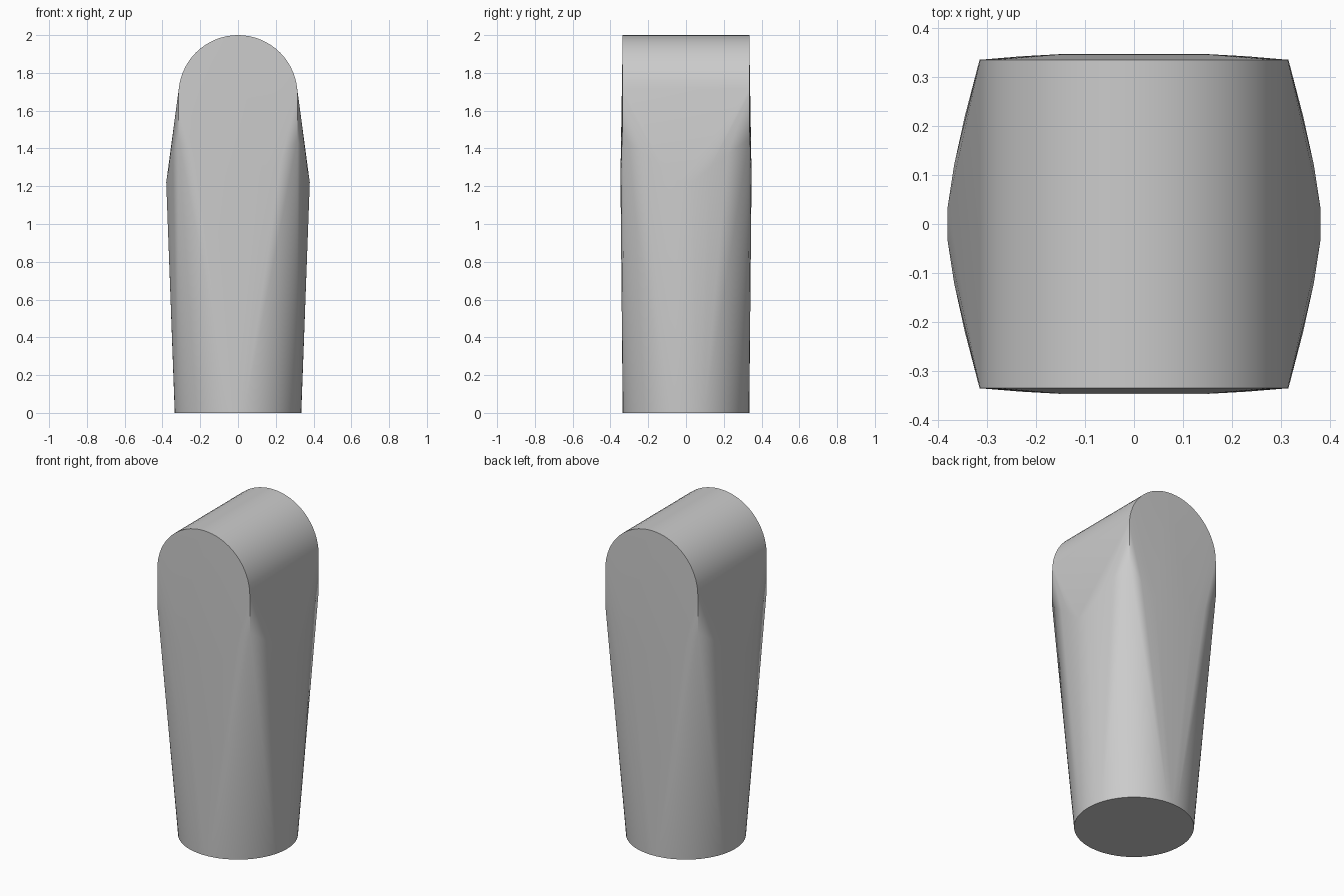
import bpy, bmesh, math

cube = bpy.data.objects.get("Cube")
if cube:
    bpy.data.objects.remove(cube, do_unlink=True)

BASE_R = 0.335      # round foot
HALF_DEPTH = 0.335  # half length of the rounded top
TOP_R = 0.315
TOP_Z = 2.0 - TOP_R
CORNER_Z = 1.45     # lower end of the upright corner edges


def mirrored(x, y, z):
    """The point and its copies in the other three quadrants."""
    return [(sx * x, sy * y, z) for sx in (1, -1) for sy in (1, -1)]


# Round foot
points = []
for i in range(64):
    a = math.tau * i / 64
    points.append((BASE_R * math.cos(a), BASE_R * math.sin(a), 0))

# Half-round top running front to back
for i in range(33):
    a = math.pi * i / 32
    for y in (-HALF_DEPTH, HALF_DEPTH):
        points.append((TOP_R * math.cos(a), y, TOP_Z + TOP_R * math.sin(a)))

# Upright corners and the slight swelling on each side
for p in ((TOP_R, HALF_DEPTH, CORNER_Z),
          (0.38, 0.035, 1.22), (0.367, 0.12, 1.29), (0.345, 0.22, 1.37),
          (0.14, 0.347, 1.25), (0.23, 0.342, 1.34)):
    points += mirrored(*p)

# Skin stretched over the sections
bm = bmesh.new()
for p in points:
    bm.verts.new(p)
hull = bmesh.ops.convex_hull(bm, input=bm.verts)
loose = [v for v in bm.verts if not v.link_faces]
bmesh.ops.delete(bm, geom=loose, context='VERTS')
bmesh.ops.dissolve_limit(bm, angle_limit=math.radians(0.1),
                         verts=bm.verts, edges=bm.edges)
bmesh.ops.recalc_face_normals(bm, faces=bm.faces)
mesh = bpy.data.meshes.new("tapered_post")
bm.to_mesh(mesh)
bm.free()
post = bpy.data.objects.new("tapered_post", mesh)
bpy.context.collection.objects.link(post)

# Plain grey
grey = bpy.data.materials.new("plain_grey")
grey.use_nodes = True
colour = (0.6, 0.6, 0.6, 1)
grey.diffuse_color = colour
grey.node_tree.nodes["Principled BSDF"].inputs["Base Color"].default_value = colour
mesh.materials.append(grey)

bpy.ops.object.select_all(action='DESELECT')
post.select_set(True)
bpy.context.view_layer.objects.active = post
bpy.ops.object.shade_smooth_by_angle(angle=math.radians(30))
